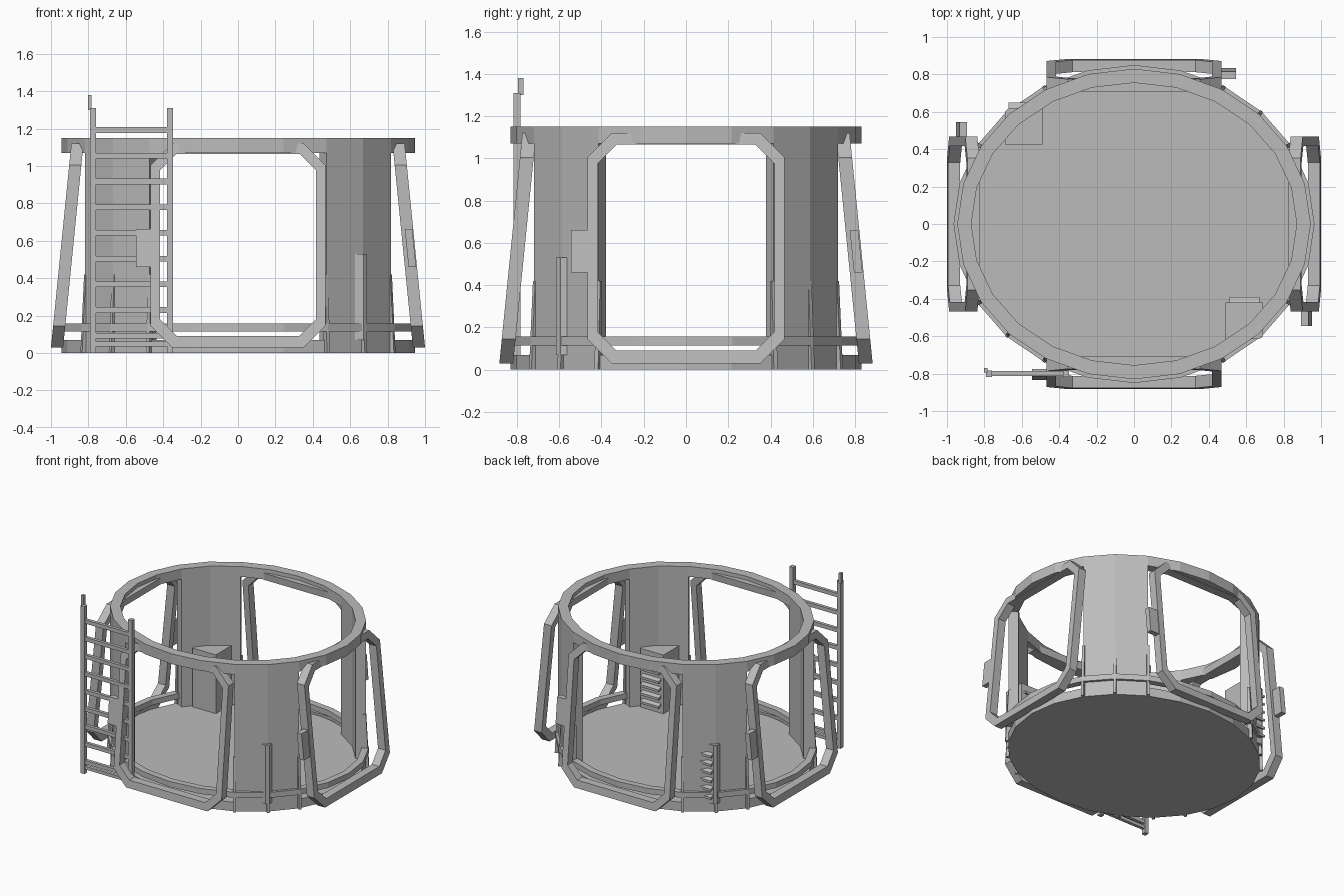
import bpy, bmesh, math
from mathutils import Matrix, Vector

if "Cube" in bpy.data.objects:
    bpy.data.objects.remove(bpy.data.objects["Cube"])

grey = bpy.data.materials.new("hull grey")
grey.diffuse_color = (0.5, 0.5, 0.5, 1)
grey.use_nodes = True
grey.node_tree.nodes["Principled BSDF"].inputs["Base Color"].default_value = grey.diffuse_color
SIDES = 24
RX, RY = 0.945, 0.83          # outer half sizes of the oval hull
WALL = 0.075


def finish(name, bm):
    bmesh.ops.recalc_face_normals(bm, faces=bm.faces)
    me = bpy.data.meshes.new(name)
    bm.to_mesh(me)
    bm.free()
    me.materials.append(grey)
    ob = bpy.data.objects.new(name, me)
    bpy.context.collection.objects.link(ob)
    return ob


def add_box(bm, x0, x1, y0, y1, z0, z1):
    m = Matrix.Translation(((x0 + x1) / 2, (y0 + y1) / 2, (z0 + z1) / 2))
    m = m @ Matrix.Diagonal((x1 - x0, y1 - y0, z1 - z0, 1))
    return bmesh.ops.create_cube(bm, size=1, matrix=m)["verts"]


def oval(i, grow, z):
    t = 2 * math.pi * i / SIDES
    return Vector(((RX + grow) * math.cos(t), (RY + grow) * math.sin(t), z))


def arc(name, first, steps, out, inn, z0, z1):
    """Oval band; a full turn closes on itself, a shorter one gets end caps."""
    bm = bmesh.new()
    closed = steps == SIDES
    rows = [[bm.verts.new(oval(i, g, z)) for g, z in
             ((out, z0), (out, z1), (inn, z1), (inn, z0))]
            for i in range(first, first + steps + (not closed))]
    for k in range(steps):
        a, b = rows[k], rows[(k + 1) % len(rows)]
        for j in range(4):
            n = (j + 1) % 4
            bm.faces.new((a[j], b[j], b[n], a[n]))
    if not closed:
        bm.faces.new(rows[0])
        bm.faces.new(rows[-1])
    return finish(name, bm)


# base disc, rail and top ring
bm = bmesh.new()
low = [bm.verts.new(oval(i, 0, 0)) for i in range(SIDES)]
top = [bm.verts.new(oval(i, 0, 0.07)) for i in range(SIDES)]
bm.faces.new(low)
bm.faces.new(top)
for i in range(SIDES):
    n = (i + 1) % SIDES
    bm.faces.new((low[i], low[n], top[n], top[i]))
finish("floor_base", bm)
arc("lower_rail", 0, SIDES, 0.02, -0.03, 0.115, 0.158)
arc("top_ring", 0, SIDES, 0, -WALL, 1.07, 1.15)

# corner wall panels with small tapered ribs
for q in range(4):
    arc(f"wall_panel_{q + 1}", 2 + 6 * q, 2, 0, -WALL, 0.07, 1.07)
    bm = bmesh.new()
    for i in (2, 3, 4):
        c = oval(i + 6 * q, 0, 0)
        d = Vector((c.x, c.y, 0)).normalized()
        s = Vector((-d.y, d.x, 0)) * 0.01
        tri = [c - d * 0.02, c + d * 0.022, c + Vector((0, 0, 0.42)), c - d * 0.02 + Vector((0, 0, 0.42))]
        a = [bm.verts.new(p - s) for p in tri]
        b = [bm.verts.new(p + s) for p in tri]
        bm.faces.new(a)
        bm.faces.new(b)
        for j in range(4):
            n = (j + 1) % 4
            bm.faces.new((a[j], a[n], b[n], b[j]))
    finish(f"wall_ribs_{q + 1}", bm)


# leaning eight-sided window frames, each with a latch on one side
def octagon(w, z0, z1, c):
    return [(-w + c, z0), (w - c, z0), (w, z0 + c), (w, z1 - c),
            (w - c, z1), (-w + c, z1), (-w, z1 - c), (-w, z0 + c)]


def window(name, reach, turn):
    rot = Matrix.Rotation(turn, 4, 'Z')

    def lean(u, v, z):
        return rot @ Vector((u, -(reach - 0.1 * (z - 0.03)) + v, z))

    bm = bmesh.new()
    big = octagon(0.467, 0.03, 1.12, 0.115)
    small = octagon(0.418, 0.09, 1.065, 0.09)
    loops = [[bm.verts.new(lean(u, v, z)) for u, z in o]
             for o, v in ((big, 0), (big, 0.065), (small, 0.065), (small, 0))]
    for k in range(4):
        a, b = loops[k], loops[(k + 1) % 4]
        for j in range(8):
            n = (j + 1) % 8
            bm.faces.new((a[j], a[n], b[n], b[j]))
    finish(name + "_window_frame", bm)
    bm = bmesh.new()
    for v in add_box(bm, -0.545, -0.46, 0.005, 0.045, 0.46, 0.662):
        v.co = lean(*v.co)
    finish(name + "_window_latch", bm)


window("front", 0.883, 0)
window("right", 1.0, math.pi / 2)
window("back", 0.883, math.pi)
window("left", 1.0, -math.pi / 2)

# two corner consoles with slatted vents on their back faces
for name, x, y in (("front_right", 0.59, -0.518), ("back_left", -0.59, 0.522)):
    bm = bmesh.new()
    s = 1 if x > 0 else -1
    vs = add_box(bm, x - 0.1, x + 0.1, y - 0.097, y + 0.097, 0.07, 0.53)
    edges = [e for e in bm.edges if all((v.co.x - x) * s > 0 and (v.co.y - y) * s < 0 for v in e.verts)]
    bmesh.ops.bevel(bm, geom=edges, offset=0.02, segments=1, affect='EDGES')
    finish(name + "_console", bm)
    bm = bmesh.new()
    for k in range(6):
        z = 0.13 + 0.065 * k
        for v in add_box(bm, x - 0.08, x + 0.08, y + 0.09, y + 0.127, z, z + 0.018):
            if v.co.y > y + 0.1:
                v.co.z -= 0.015
    finish(name + "_vent_slats", bm)

# ladder
bm = bmesh.new()
add_box(bm, -0.79, -0.758, -0.817, -0.782, 0, 1.31)
add_box(bm, -0.38, -0.347, -0.817, -0.782, 0, 1.31)
add_box(bm, -0.803, -0.782, -0.795, -0.77, 1.31 - 0.01, 1.38)
finish("ladder_rails", bm)
bm = bmesh.new()
for k in range(9):
    z = 0.092 + 0.1375 * k
    add_box(bm, -0.76, -0.378, -0.812, -0.787, z - 0.015, z + 0.015)
add_box(bm, -0.76, -0.378, -0.812, -0.787, 0.035, 0.06)
finish("ladder_rungs", bm)
